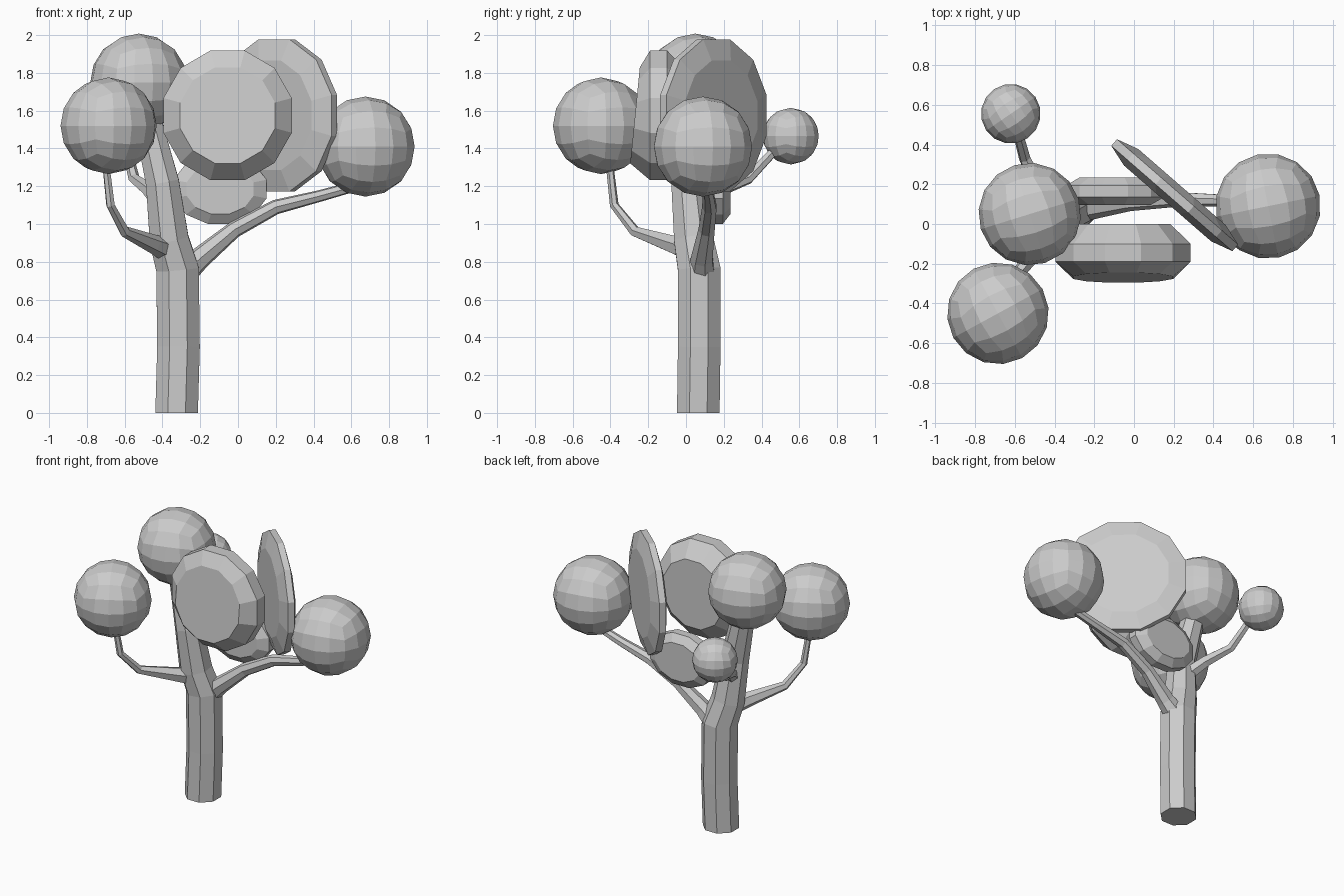
import bpy, bmesh, math
from mathutils import Vector, Matrix

if "Cube" in bpy.data.objects:
    bpy.data.objects.remove(bpy.data.objects["Cube"])


def finish(name, bm):
    bmesh.ops.recalc_face_normals(bm, faces=bm.faces)
    me = bpy.data.meshes.new(name)
    bm.to_mesh(me)
    bm.free()
    ob = bpy.data.objects.new(name, me)
    bpy.context.collection.objects.link(ob)
    return ob


def skin_rings(bm, rings):
    n = len(rings[0])
    for a, b in zip(rings, rings[1:]):
        for i in range(n):
            bm.faces.new((a[i], a[(i + 1) % n], b[(i + 1) % n], b[i]))
    bm.faces.new(rings[0])
    bm.faces.new(rings[-1])


def limb(name, path, sides):
    """Tapered tube through (x, y, z, radius) points."""
    bm = bmesh.new()
    pts = [Vector(p[:3]) for p in path]
    rings = []
    up = (pts[1] - pts[0]).normalized()
    side = up.orthogonal().normalized()
    for i, p in enumerate(pts):
        a, b = pts[max(i - 1, 0)], pts[min(i + 1, len(pts) - 1)]
        t = (b - a).normalized()
        side = up.rotation_difference(t) @ side
        up = t
        other = t.cross(side)
        ring = []
        for k in range(sides):
            ang = math.tau * (k + 0.5) / sides
            ring.append(bm.verts.new(p + path[i][3] * (side * math.cos(ang) + other * math.sin(ang))))
        rings.append(ring)
    skin_rings(bm, rings)
    return finish(name, bm)


def ball(name, centre, r, turn):
    """Faceted round leaf cluster: a cube grid pushed out to a sphere."""
    bm = bmesh.new()
    bmesh.ops.create_cube(bm, size=2)
    bmesh.ops.subdivide_edges(bm, edges=bm.edges[:], cuts=3, use_grid_fill=True)
    for v in bm.verts:
        v.co = Vector([math.tan(c * math.pi / 4) for c in v.co]).normalized() * r
    ob = finish(name, bm)
    ob.location = centre
    ob.rotation_euler = (0, 0, turn)
    return ob


def disc(name, centre, rx, rz, profile, yaw=0.0, lean=0.0, sides=12):
    """Flattened leaf cluster facing -y; profile is (depth, scale)."""
    bm = bmesh.new()
    rings = []
    for y, s in profile:
        ring = []
        for k in range(sides):
            a = math.tau * (k + 0.5) / sides
            x, z = rx * s * math.cos(a) * 1.02, rz * s * math.sin(a) * 1.03
            ring.append(bm.verts.new((x, y + lean * z * (y < -0.1), z)))
        rings.append(ring)
    skin_rings(bm, rings)
    bm.transform(Matrix.Translation(centre) @ Matrix.Rotation(yaw, 4, 'Z'))
    return finish(name, bm)


# Trunk and its branches
trunk = limb("trunk", [(-0.325, 0.065, 0, 0.122), (-0.315, 0.07, 0.35, 0.122),
                       (-0.32, 0.07, 0.76, 0.122), (-0.365, 0.04, 0.92, 0.112),
                       (-0.40, 0.01, 1.22, 0.095), (-0.49, 0.03, 1.60, 0.075)], 8)
for v in trunk.data.vertices:      # level the foot
    if v.co.z < 0.1:
        v.co.z = 0
limb("right_branch", [(-0.29, 0.085, 0.74, 0.075), (-0.20, 0.085, 0.82, 0.06),
                      (-0.02, 0.11, 0.97, 0.045), (0.20, 0.125, 1.09, 0.04),
                      (0.42, 0.12, 1.145, 0.032), (0.62, 0.11, 1.20, 0.028)], 7)
limb("front_left_branch", [(-0.37, 0.03, 0.86, 0.065), (-0.45, -0.08, 0.895, 0.05),
                           (-0.60, -0.27, 0.96, 0.03), (-0.675, -0.38, 1.10, 0.024),
                           (-0.70, -0.405, 1.32, 0.02)], 6)
limb("back_branch", [(-0.40, 0.05, 1.10, 0.05), (-0.47, 0.17, 1.18, 0.04),
                     (-0.55, 0.33, 1.24, 0.03), (-0.59, 0.48, 1.40, 0.025)], 6)

# Round leaf clusters
for name, c, r, turn in [
        ("top_leaves", (-0.525, 0.05, 1.75), 0.258, 0.3),
        ("front_left_leaves", (-0.685, -0.45, 1.52), 0.256, 0.5),
        ("right_leaves", (0.675, 0.09, 1.41), 0.265, 0.2),
        ("back_leaves", (-0.62, 0.555, 1.465), 0.15, 0.6)]:
    ball(name, c, r, turn)

# Flattened leaf clusters
disc("front_leaves", (-0.055, -0.14, 1.575), 0.345, 0.345,
     [(-0.13, 0.74), (-0.05, 1), (0.04, 1), (0.14, 0.70)], lean=0.1)
disc("large_leaves", (0.205, 0.145, 1.575), 0.41, 0.405,
     [(-0.055, 0.72), (-0.022, 1), (0.022, 1), (0.055, 0.72)], yaw=math.radians(-41))
disc("low_leaves", (-0.095, 0.165, 1.185), 0.25, 0.185,
     [(-0.07, 0.72), (-0.03, 1), (0.03, 1), (0.07, 0.72)])
